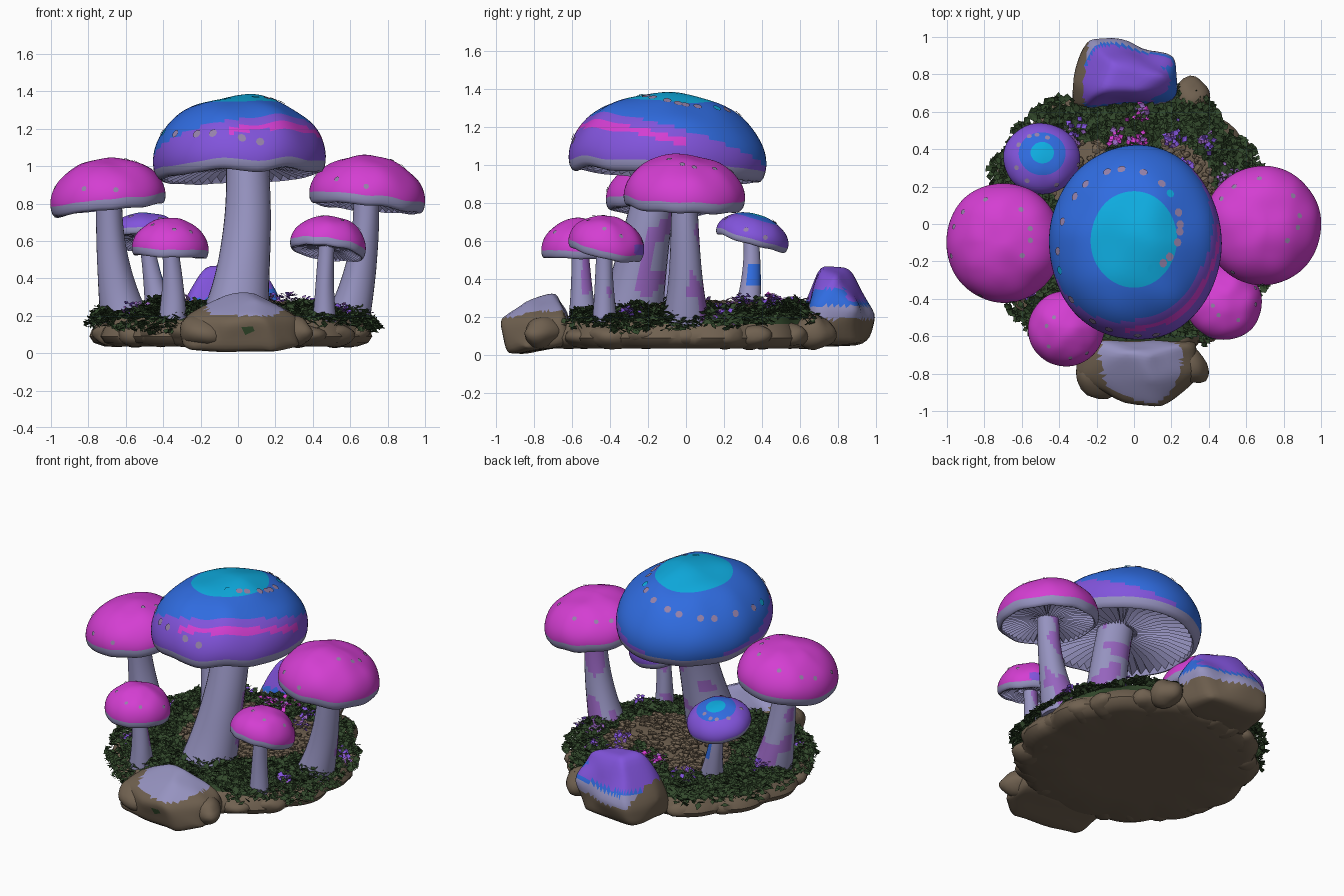
import bpy, bmesh, math, random
from mathutils import Vector, Matrix, noise

if "Cube" in bpy.data.objects:
    bpy.data.objects.remove(bpy.data.objects["Cube"])

random.seed(7)
TAU = 2 * math.pi

# ---- palette (sRGB bytes turned into linear values) ----
PALETTE = {"pink": (212, 62, 210), "blue": (48, 108, 224), "cyan": (14, 172, 224),
           "purple": (130, 84, 220), "lavender": (150, 147, 192), "mauve": (150, 100, 190),
           "earth_brown": (112, 97, 80), "moss_green": (50, 72, 43), "spot_grey": (150, 130, 170)}
NAMES = list(PALETTE)
IDX = {n: i for i, n in enumerate(NAMES)}
MATS = []
for n, rgb in PALETTE.items():
    m = bpy.data.materials.new(n)
    m.diffuse_color = [((c / 255 + .055) / 1.055) ** 2.4 for c in rgb] + [1]
    m.use_nodes = True
    m.node_tree.nodes["Principled BSDF"].inputs["Base Color"].default_value = m.diffuse_color
    MATS.append(m)


def nz(x, y, z=0.0, f=1.0):
    return noise.noise(Vector((x * f, y * f, z * f)))


def finish(name, bm, smooth=True, colour=None, normals=True):
    """Turn a bmesh into an object; colour(centre, normal) names the material of each face."""
    if normals:
        bmesh.ops.recalc_face_normals(bm, faces=bm.faces[:])
    if colour:
        bm.normal_update()
        for f in bm.faces:
            f.material_index = IDX[colour(f.calc_center_median(), f.normal)]
    me = bpy.data.meshes.new(name)
    bm.to_mesh(me)
    bm.free()
    for m in MATS:
        me.materials.append(m)
    if smooth:
        for p in me.polygons:
            p.use_smooth = True
        me.set_sharp_from_angle(angle=math.radians(50))
    ob = bpy.data.objects.new(name, me)
    bpy.context.collection.objects.link(ob)
    return ob


def skin(bm, rings, cap_ends=True):
    """Bridge equal rings of points into a tube; returns faces row by row."""
    vs = [[bm.verts.new(p) for p in r] for r in rings]
    n = len(vs[0])
    rows = [[bm.faces.new((a[j], a[(j + 1) % n], b[(j + 1) % n], b[j])) for j in range(n)]
            for a, b in zip(vs, vs[1:])]
    if cap_ends:
        rows.append([bm.faces.new(vs[0]), bm.faces.new(vs[-1])])
    return rows


# ---- mushrooms ----
def cap(name, centre, rx, ry, h, ax, ay, paint, lip, dots, dot_r):
    """Domed cap with gilled underside. paint(r, z, world point) names the top colour."""
    M = Matrix.Translation(centre) @ Matrix.Rotation(ax, 4, 'X') @ Matrix.Rotation(ay, 4, 'Y')
    seed = centre[0] * 9

    def place(r, z, t):
        c, s = math.cos(t), math.sin(t)
        w = 1 + .03 * r * nz(c * 1.3 + seed, s * 1.3, z)
        dz = .05 * h * nz(c * r * 2.2, s * r * 2.2, seed)
        return M @ Vector((rx * r * w * c, ry * r * w * s, z * h + dz))

    dome = lambda p: (math.sin(p), .2 + .8 * math.cos(p))
    prof = [dome(.03 + i / 22 * (math.pi / 2 - .03)) for i in range(23)]
    prof += [(.995, .13), (.98, .06), (.95, .01), (.92, .0)]
    n, top = 96, len(prof)
    under = [(.9, .04), (.6, .12), (.2, .17)]
    rings = [[place(r, z, TAU * j / n) for j in range(n)] for r, z in prof]
    # gills: every other point of the underside is lifted
    rings += [[place(r, z + (.07 if j % 2 else -.03), TAU * j / n) for j in range(n)] for r, z in under]
    bm = bmesh.new()
    rows = skin(bm, rings)
    for i, row in enumerate(rows):
        for f in row:
            z = (prof[i][1] + prof[i + 1][1]) / 2 if i < top - 1 else 0
            r = (prof[i][0] + prof[i + 1][0]) / 2 if i < top - 1 else 0
            f.material_index = IDX["lavender" if z < lip else paint(r, z, f.calc_center_median())]
    rows[-1][0].material_index = IDX[paint(0, 1, Vector(centre))]
    finish(name, bm)
    # thin spots on the dome
    bm = bmesh.new()
    for k in range(dots):
        p, t = .35 + 1.05 * ((k * .382 + .2) % 1), k * 2.4 + seed
        o = place(*dome(p), t)
        u = (place(*dome(p + .02), t) - o).normalized()
        v = (place(*dome(p), t + .02) - o).normalized()
        nrm = u.cross(v).normalized()
        f = bm.faces.new([bm.verts.new(o + nrm * .005 + dot_r * (u * math.cos(a) + v * math.sin(a)))
                          for a in (TAU * q / 8 for q in range(8))])
        f.material_index = IDX["cyan" if name == "main_cap" and k % 6 == 4 else "spot_grey"]
    finish(name + "_spots", bm, False, normals=False)


def stem(name, a, b, c, r0, r1, paint):
    """Curved stem along a three-point path, flared at the foot."""
    a, b, c = map(Vector, (a, b, c))
    rings = []
    for i in range(25):
        t = i / 24
        p = a * (1 - t) ** 2 + b * 2 * t * (1 - t) + c * t * t
        r = r1 + (r0 - r1) * (1 - t) ** 2
        rings.append([p + Vector((math.cos(q), math.sin(q), 0)) * r *
                      (1 + .06 * nz(math.cos(q) + a.x * 5, math.sin(q), t * 2))
                      for q in (TAU * j / 28 for j in range(28))])
    bm = bmesh.new()
    skin(bm, rings)
    finish(name, bm, colour=paint)


def main_paint(r, z, p):
    edge = 1.10 - .3 * p.y + .2 * p.x
    if r < .48:
        return "cyan"
    if p.z > edge:
        return "blue"
    return "pink" if edge - .095 < p.z < edge - .055 and p.y < 0 and p.x > -.05 else "purple"


def patchy(p, n):
    return "mauve" if n.y > .1 and nz(p.x, p.y, p.z, 7) > .15 else "lavender"


def blue_patch(p, n):
    return "blue" if n.x > .1 and n.y > -.5 and .36 < p.z < .48 else "lavender"


pink = lambda r, z, p: "pink"
pink_tip = lambda r, z, p: "purple" if p.y > -.27 and z < .5 else "pink"
rings3 = lambda r, z, p: "cyan" if r < .3 else "blue" if r < .62 else "purple"

# name, cap centre, rx, ry, height, tilts, paint, lip, spots, spot size | stem foot, bend, radii, paint
SHROOMS = [
    ("main", (.017, -.11, .945), .465, .52, .435, -.07, -.045, main_paint, .1, 22, .023,
     (-.03, -.31, .15), (.07, -.24, .5), .19, .115, patchy),
    ("left", (-.69, -.10, .765), .312, .32, .28, 0, -.12, pink, .17, 10, .015,
     (-.59, -.06, .15), (-.69, -.06, .45), .14, .07, patchy),
    ("right", (.685, -.01, .775), .312, .32, .28, -.05, .1, pink, .17, 10, .015,
     (.57, 0, .15), (.69, 0, .45), .13, .068, patchy),
    ("front_left", (-.365, -.56, .515), .205, .203, .205, 0, .04, pink, .17, 7, .012,
     (-.35, -.54, .13), (-.34, -.55, .4), .085, .045, patchy),
    ("front_right", (.475, -.43, .535), .203, .203, .2, -.22, .13, pink_tip, .17, 7, .012,
     (.46, -.43, .13), (.46, -.43, .4), .068, .042, patchy),
    ("back_left", (-.495, .34, .59), .205, .195, .155, -.28, .03, rings3, .17, 9, .014,
     (-.41, .31, .18), (-.46, .36, .4), .085, .04, blue_patch),
]
for nm, c, rx, ry, h, ax, ay, pt, lip, dots, dr, foot, bend, r0, r1, sp in SHROOMS:
    cap(nm + "_cap", c, rx, ry, h, ax, ay, pt, lip, dots, dr)
    stem(nm + "_stem", foot, bend, (c[0] + (.03 if nm == "main" else 0), c[1], c[2] + .3 * h), r0, r1, sp)


# ---- ground ----
def radial(x, y):
    return math.hypot((x + .03) / .75, y / .74)


def ground_z(x, y):
    q = radial(x, y)
    return .265 - .08 * q * q - max(0, q - .95) * .45 + .03 * y


def mossy(x, y):
    q = radial(x, y) + .3 * nz(x, y, 0, 4)
    return q > (.62 if y > 0 else .45)


prof = [(.02, .04), (.5, .04), (.88, .035), (.96, .055), (.99, .09), (.97, .13), (.93, .165)]
rings = [[(-.03 + .75 * r * w * math.cos(t), .75 * r * w * math.sin(t), z)
          for t, w in ((TAU * j / 96, .97 + .06 * abs(math.sin(TAU * j / 96 * 6.5))) for j in range(96))]
         for r, z in prof]
for k in range(14):
    r = .9 * (1 - k / 14) + .01
    ring = [(-.03 + .75 * r * math.cos(TAU * j / 96), .75 * r * math.sin(TAU * j / 96)) for j in range(96)]
    rings.append([(x, y, ground_z(x, y) + .015 * nz(x, y, 0, 9)) for x, y in ring])
bm = bmesh.new()
skin(bm, rings)
finish("ground_mound", bm, colour=lambda p, n: "moss_green" if p.z > .18 and mossy(p.x, p.y) else "earth_brown")


def blob(bm, pos, s, sub=2, rough=.25):
    out = bmesh.ops.create_icosphere(bm, subdivisions=sub, radius=1)["verts"]
    rot = Matrix.Rotation(random.uniform(0, TAU), 3, 'Z')
    k = random.uniform(0, 50)
    for v in out:
        d = v.co * (1 + rough * nz(v.co.x + k, v.co.y, v.co.z))
        v.co = Vector(pos) + rot @ Vector((d.x * s[0], d.y * s[1], d.z * s[2]))


# rounded stones around the rim
bm = bmesh.new()
for k in range(20):
    t = TAU * k / 20 + random.uniform(-.08, .08)
    r = random.uniform(.10, .14)
    blob(bm, (-.03 + .64 * math.cos(t), .66 * math.sin(t), .1), (r, r * .85, .065), 3)
blob(bm, (.31, .68, .12), (.1, .1, .09), 3)
blob(bm, (-.17, -.79, .12), (.14, .14, .09), 3)
blob(bm, (.29, -.75, .12), (.09, .12, .08), 3)
for f in bm.faces:
    f.material_index = IDX["earth_brown"]
finish("rim_stones", bm)

# pebbles on the bare soil
bm = bmesh.new()
while len(bm.verts) < 420 * 12:
    x, y = random.uniform(-.6, .6), random.uniform(-.5, .62)
    if not mossy(x, y) and radial(x, y) < .9:
        s = random.uniform(.015, .034)
        blob(bm, (x, y, ground_z(x, y) + .008), (s, s * .75, s * .55), 1)
for f in bm.faces:
    f.material_index = IDX["earth_brown"]
finish("soil_pebbles", bm, False)


def leaf(bm, pos, s, mat):
    """One bent diamond leaf with a random lean."""
    a, lean = random.uniform(0, TAU), random.uniform(-.3, .9)
    d = Vector((math.cos(a) * math.cos(lean), math.sin(a) * math.cos(lean), math.sin(lean)))
    w = Vector((-math.sin(a), math.cos(a), random.uniform(-.5, .5))) * s * .4
    p = Vector(pos)
    v = [bm.verts.new(q) for q in (p - d * s * .5, p + w, p + d * s * .5, p - w + Vector((0, 0, s * .2)))]
    for tri in ((v[0], v[1], v[2]), (v[0], v[2], v[3])):
        bm.faces.new(tri).material_index = IDX[mat]


# moss carpet made of small leaves
bm = bmesh.new()
count = 0
while count < 5200:
    x, y = random.uniform(-.86, .8), random.uniform(-.8, .8)
    q = radial(x, y)
    rock = (y < -.6 and -.33 < x < .36) or (y > .64 and -.33 < x < .22)
    if q < 1.04 + .09 * nz(x, y, 3, 5) and mossy(x, y) and not rock:
        thick = .05 * (.6 + nz(x, y, 9, 6))
        leaf(bm, (x, y, ground_z(x, y) + random.uniform(0, 1) * max(thick, .015) + .005),
             random.uniform(.03, .06), "moss_green")
        count += 1
finish("moss_leaves", bm, False, normals=False)

# small flower clusters
bm = bmesh.new()
for x, y, m in ((-.1, .46, "pink"), (.04, .58, "pink"), (.4, .45, "purple"), (-.33, .5, "purple"),
                (.2, .46, "purple"), (.68, .18, "purple"), (.28, .3, "purple"), (.02, .44, "pink"),
                (-.62, .1, "purple"), (.55, -.3, "purple"), (-.55, -.35, "purple"), (.5, .25, "mauve")):
    for k in range(26):
        px, py = x + random.gauss(0, .027), y + random.gauss(0, .027)
        leaf(bm, (px, py, ground_z(px, py) + random.uniform(.02, .075)), random.uniform(.02, .045),
             m if k % 3 else "mauve")
finish("flower_clusters", bm, False, normals=False)


# ---- big stones front and back ----
def stone(name, pts, paint):
    bm = bmesh.new()
    for p in pts:
        bm.verts.new(p)
    bmesh.ops.convex_hull(bm, input=bm.verts[:])
    bmesh.ops.delete(bm, geom=[v for v in bm.verts if not v.link_faces], context='VERTS')
    bmesh.ops.subdivide_edges(bm, edges=bm.edges[:], cuts=7, use_grid_fill=True)
    for _ in range(5):
        bmesh.ops.smooth_vert(bm, verts=bm.verts[:], factor=.5, use_axis_x=True, use_axis_y=True, use_axis_z=True)
    for v in bm.verts:
        v.co += Vector((1, 1, .5)) * .02 * nz(v.co.x, v.co.y, v.co.z, 6)
    finish(name, bm, colour=paint)


def front_paint(p, n):
    if p.z > .2 + max(0, -p.x - .12) * .8 + max(0, p.x - .2) * .6:
        return "lavender"
    return "moss_green" if math.hypot(p.x - .04, (p.z - .12) * 1.4) < .035 else "earth_brown"


def back_paint(p, n):
    if p.z < .19 or p.x < -.27 + (.3 - p.z) * .3:
        return "earth_brown"
    if p.x > .1 and p.y < .84 and .26 < p.z < .35:
        return "blue"
    return "lavender" if p.z < .26 else "blue" if p.z < .285 else "purple"


stone("front_stone", [(-.3, -.88, 0), (.2, -.95, 0), (.33, -.85, .03), (.32, -.6, .05), (-.3, -.6, .05),
                      (-.32, -.85, .17), (.12, -1, .19), (.34, -.8, .18), (.33, -.63, .21),
                      (-.28, -.62, .21), (-.05, -.68, .33), (.08, -.7, .33), (.1, -.85, .29)], front_paint)
stone("back_stone", [(-.36, .62, .05), (-.28, .95, .05), (.15, .9, .05), (.22, .62, .05), (-.34, .75, .2),
                     (-.24, 1, .2), (-.1, 1.01, .22), (.21, .9, .24), (.23, .65, .25), (-.25, .62, .25),
                     (-.18, .71, .48), (-.12, .86, .47), (.03, .7, .45), (.17, .8, .42)], back_paint)
